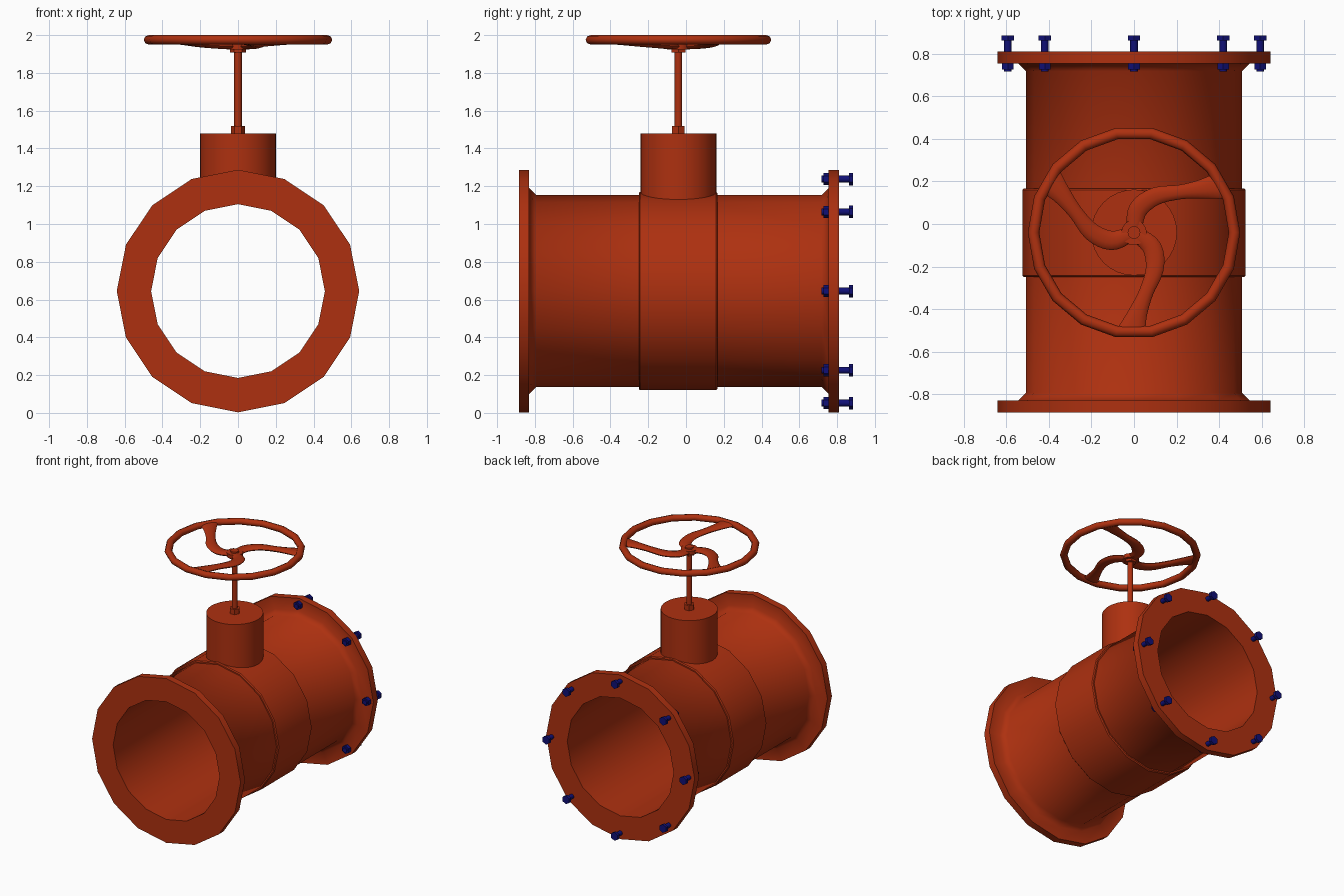
import bpy, bmesh
from math import sin, cos, pi, radians
from mathutils import Vector, Matrix

if "Cube" in bpy.data.objects:
    bpy.data.objects.remove(bpy.data.objects["Cube"], do_unlink=True)


def make_material(name, rgb):
    mat = bpy.data.materials.new(name)
    mat.use_nodes = True
    mat.diffuse_color = (*rgb, 1)
    mat.node_tree.nodes["Principled BSDF"].inputs["Base Color"].default_value = (*rgb, 1)
    return mat


RED = make_material("rust red paint", (0.42, 0.03, 0.005))
BLUE = make_material("navy bolt paint", (0.005, 0.005, 0.18))

AXIS_Z = 0.645      # height of the pipe axis
STEM_Y = -0.04      # bonnet, stem and wheel share this line


def finish(name, bm, mat, angle=35):
    bmesh.ops.remove_doubles(bm, verts=bm.verts, dist=0.00001)
    bmesh.ops.recalc_face_normals(bm, faces=bm.faces)
    mesh = bpy.data.meshes.new(name)
    bm.to_mesh(mesh)
    bm.free()
    mesh.materials.append(mat)
    mesh.shade_smooth()
    mesh.set_sharp_from_angle(angle=radians(angle))
    obj = bpy.data.objects.new(name, mesh)
    bpy.context.scene.collection.objects.link(obj)
    return obj


def skin(bm, rings, wrap):
    """Join successive rings of points with quads."""
    rows = [[bm.verts.new(p) for p in ring] for ring in rings]
    pairs = list(zip(rows, rows[1:])) + ([(rows[-1], rows[0])] if wrap else [])
    for a, b in pairs:
        for i in range(len(a)):
            j = (i + 1) % len(a)
            bm.faces.new((a[i], a[j], b[j], b[i]))
    return rows


def lathe(name, profile, sides, mat, centre, along_y=False, closed=False, angle=35):
    """Turn (radius, height) points about z, or about y."""
    def point(r, h, t):
        p = (r * sin(t), h, r * cos(t)) if along_y else (r * cos(t), r * sin(t), h)
        return Vector(p) + Vector(centre)
    bm = bmesh.new()
    skin(bm, [[point(r, h, 2 * pi * i / sides) for i in range(sides)]
              for r, h in profile], closed)
    return finish(name, bm, mat, angle)


def rod(name, radius, low, high, sides, mat, centre, along_y=False):
    return lathe(name, [(0, low), (radius, low), (radius, high), (0, high)],
                 sides, mat, centre, along_y)


# Pipe with flared flanges and an open bore
lathe("pipe_body",
      [(0.46, -0.885), (0.642, -0.885), (0.642, -0.83), (0.545, -0.83),
       (0.508, -0.793), (0.508, 0.718), (0.545, 0.755), (0.642, 0.755),
       (0.642, 0.81), (0.46, 0.81)],
      16, RED, (0, 0, AXIS_Z), along_y=True, closed=True, angle=50)

# Raised middle band
lathe("middle_band",
      [(0.49, -0.25), (0.518, -0.25), (0.525, -0.243), (0.525, 0.16),
       (0.518, 0.167), (0.49, 0.167)],
      16, RED, (0, 0, AXIS_Z), along_y=True, closed=True)

# Bonnet, stem and collars
stem_line = (0, STEM_Y, 0)
rod("bonnet", 0.202, 1.11, 1.48, 32, RED, stem_line)
rod("stem_collar", 0.038, 1.47, 1.52, 6, RED, stem_line)
rod("stem", 0.02, 1.48, 1.95, 16, RED, stem_line)
rod("wheel_nut", 0.042, 1.908, 1.93, 6, RED, stem_line)
lathe("wheel_hub",
      [(0, 1.925), (0.06, 1.925), (0.06, 1.955), (0.03, 1.955), (0.03, 1.967), (0, 1.967)],
      16, RED, stem_line)

# Handwheel rim
rim = [(0.472 + 0.027 * cos(a * pi / 4), 1.975 + 0.025 * sin(a * pi / 4)) for a in range(8)]
lathe("wheel_rim", rim, 18, RED, stem_line, closed=True, angle=60)

# Curved spokes: x, y, z and half width along one arm
ARM = [(0.0, 0.02, 1.94, 0.036), (0.02, 0.11, 1.944, 0.045), (0.1, 0.17, 1.952, 0.042),
       (0.215, 0.19, 1.962, 0.034), (0.32, 0.205, 1.97, 0.045), (0.405, 0.222, 1.975, 0.066)]


def smooth_path(points, steps=4):
    """Pass a smooth curve through the points."""
    pts = [Vector(p) for p in points]
    pts = [2 * pts[0] - pts[1]] + pts + [2 * pts[-1] - pts[-2]]
    path = []
    for a, b, c, d in zip(pts, pts[1:], pts[2:], pts[3:]):
        for k in range(steps):
            t = k / steps
            path.append(0.5 * (2 * b + (c - a) * t + (2 * a - 5 * b + 4 * c - d) * t * t
                               + (3 * b - a - 3 * c + d) * t ** 3))
    return path + [pts[-2]]


def spoke(name, turn):
    path = smooth_path(ARM)
    rings = []
    for i, p in enumerate(path):
        along = (path[min(i + 1, len(path) - 1)] - path[max(i - 1, 0)]).to_3d()
        side = Vector((-along.y, along.x, 0)).normalized()
        rings.append([p.to_3d() + side * p.w * cos(a * pi / 5)
                      + Vector((0, 0, 0.017 * sin(a * pi / 5))) for a in range(10)])
    bm = bmesh.new()
    rows = skin(bm, rings, False)
    bm.faces.new(rows[0])
    bm.faces.new(rows[-1])
    place = Matrix.Translation(stem_line) @ Matrix.Rotation(turn, 4, "Z")
    bmesh.ops.transform(bm, matrix=place, verts=bm.verts)
    finish(name, bm, RED, 60)


for i in range(3):
    spoke(f"wheel_spoke_{i + 1}", i * 2 * pi / 3)

# Ring of bolts on the back flange
for i in range(8):
    t = i * pi / 4
    centre = (0.593 * sin(t), 0, AXIS_Z + 0.593 * cos(t))
    rod(f"bolt_shank_{i + 1}", 0.018, 0.717, 0.87, 12, BLUE, centre, True)
    rod(f"bolt_head_{i + 1}", 0.033, 0.863, 0.885, 6, BLUE, centre, True)
    rod(f"bolt_nut_{i + 1}", 0.032, 0.727, 0.756, 6, BLUE, centre, True)
